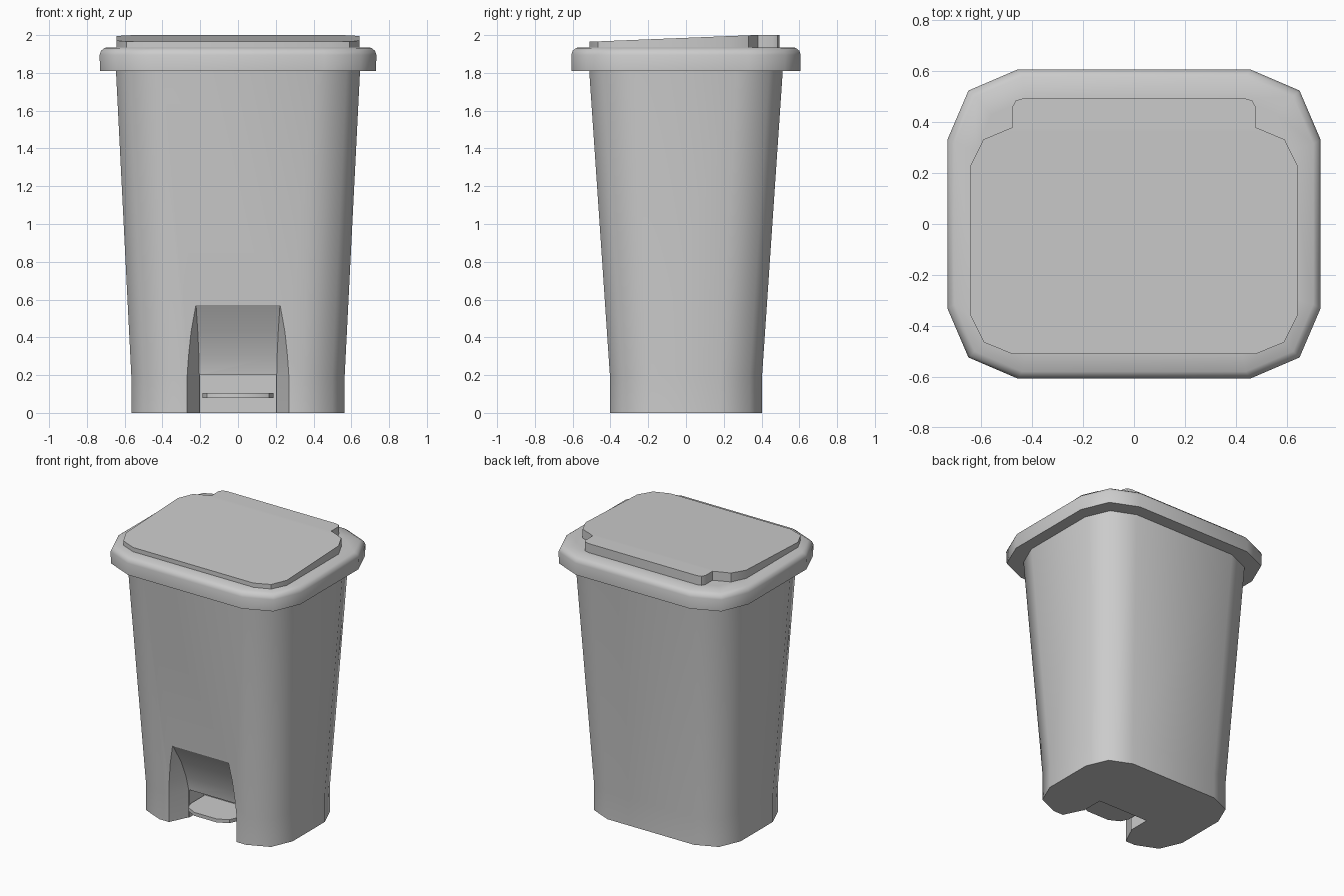
import bpy, bmesh
from mathutils import Vector

if "Cube" in bpy.data.objects:
    bpy.data.objects.remove(bpy.data.objects["Cube"])


def make(name, bm, angle=None):
    bmesh.ops.recalc_face_normals(bm, faces=bm.faces)
    me = bpy.data.meshes.new(name)
    bm.to_mesh(me)
    bm.free()
    ob = bpy.data.objects.new(name, me)
    bpy.context.collection.objects.link(ob)
    if angle:
        smooth(ob, angle)
    return ob


def activate(ob):
    bpy.ops.object.select_all(action='DESELECT')
    ob.select_set(True)
    bpy.context.view_layer.objects.active = ob


def smooth(ob, degrees):
    activate(ob)
    bpy.ops.object.shade_smooth_by_angle(angle=degrees * 3.14159 / 180)


def rounded(hx, hy, r, z):
    """Rectangle with two-segment corners, counter-clockwise."""
    k = 0.3 * r
    q = [(hx, hy - r), (hx - k, hy - k), (hx - r, hy)]
    pts = q + [(-x, y) for x, y in reversed(q)]
    pts += [(-x, -y) for x, y in pts]
    return [(x, y, z) for x, y in pts]


def loft(rings):
    bm = bmesh.new()
    vs = [[bm.verts.new(p) for p in ring] for ring in rings]
    n = len(vs[0])
    for a, b in zip(vs, vs[1:]):
        for i in range(n):
            j = (i + 1) % n
            bm.faces.new((a[i], a[j], b[j], b[i]))
    bm.faces.new(vs[0][::-1])
    bm.faces.new(vs[-1])
    return bm


def slab(outline, z0, z1):
    return loft([[(x, y, z) for x, y in outline] for z in (z0, z1)])


def mirrored(half):
    """Outline from its right half, listed front to back."""
    return half + [(-x, y) for x, y in reversed(half)]


def cut(ob, cutter):
    cutter.hide_render = True
    activate(ob)
    m = ob.modifiers.new("cut", 'BOOLEAN')
    m.operation = 'DIFFERENCE'
    m.solver = 'EXACT'
    m.object = cutter
    bpy.ops.object.modifier_apply(modifier=m.name)
    bpy.data.objects.remove(cutter)


# Tapered bin body
body = make("bin_body", loft([rounded(0.565, 0.403, 0.22, 0),
                              rounded(0.565, 0.403, 0.22, 0.2),
                              rounded(0.648, 0.515, 0.24, 1.85)]))

# Flared recess at the front foot: z, back depth, back half width
rings = []
for z, yb, w in [(-0.05, -0.27, 0.205), (0.2, -0.27, 0.205), (0.3, -0.295, 0.207),
                 (0.43, -0.345, 0.213), (0.57, -0.426, 0.222)]:
    wf = w + 0.48 * (yb + 0.7)
    rings.append([(-wf, -0.7, z), (wf, -0.7, z), (w, yb, z), (-w, yb, z)])
cut(body, make("recess_cutter", loft(rings)))

# Deeper slot holding the pedal
cut(body, make("slot_cutter", slab(
    [(-0.2, -0.33), (0.2, -0.33), (0.2, -0.11), (-0.2, -0.11)], -0.05, 0.2)))
smooth(body, 50)

# Foot pedal
pedal = make("pedal", slab(mirrored(
    [(0.09, -0.37), (0.165, -0.33), (0.188, -0.275), (0.188, -0.1)]), 0.08, 0.105), 30)

# Overhanging rim
make("lid_rim", loft([rounded(0.73, 0.605, 0.275, 1.81),
                      rounded(0.733, 0.607, 0.275, 1.895),
                      rounded(0.725, 0.6, 0.273, 1.917),
                      rounded(0.705, 0.58, 0.265, 1.933),
                      rounded(0.62, 0.49, 0.2, 1.935)]), 50)

# Lid panel with hinge tab, top rising toward the back
bm = slab(mirrored([(0.48, -0.51), (0.59, -0.465), (0.642, -0.36), (0.642, 0.23),
                    (0.592, 0.332), (0.478, 0.38), (0.478, 0.46), (0.465, 0.485),
                    (0.435, 0.494)]), 1.91, 2.0)
bmesh.ops.bisect_plane(bm, geom=bm.verts[:] + bm.edges[:] + bm.faces[:],
                       plane_co=Vector((0, 0.36, 0)), plane_no=Vector((0, 1, 0)))
for v in bm.verts:
    if v.co.z > 1.95:
        v.co.z = min(2.0, 1.965 + 0.035 * (v.co.y + 0.51) / 0.87)
make("lid_panel", bm, 30)
